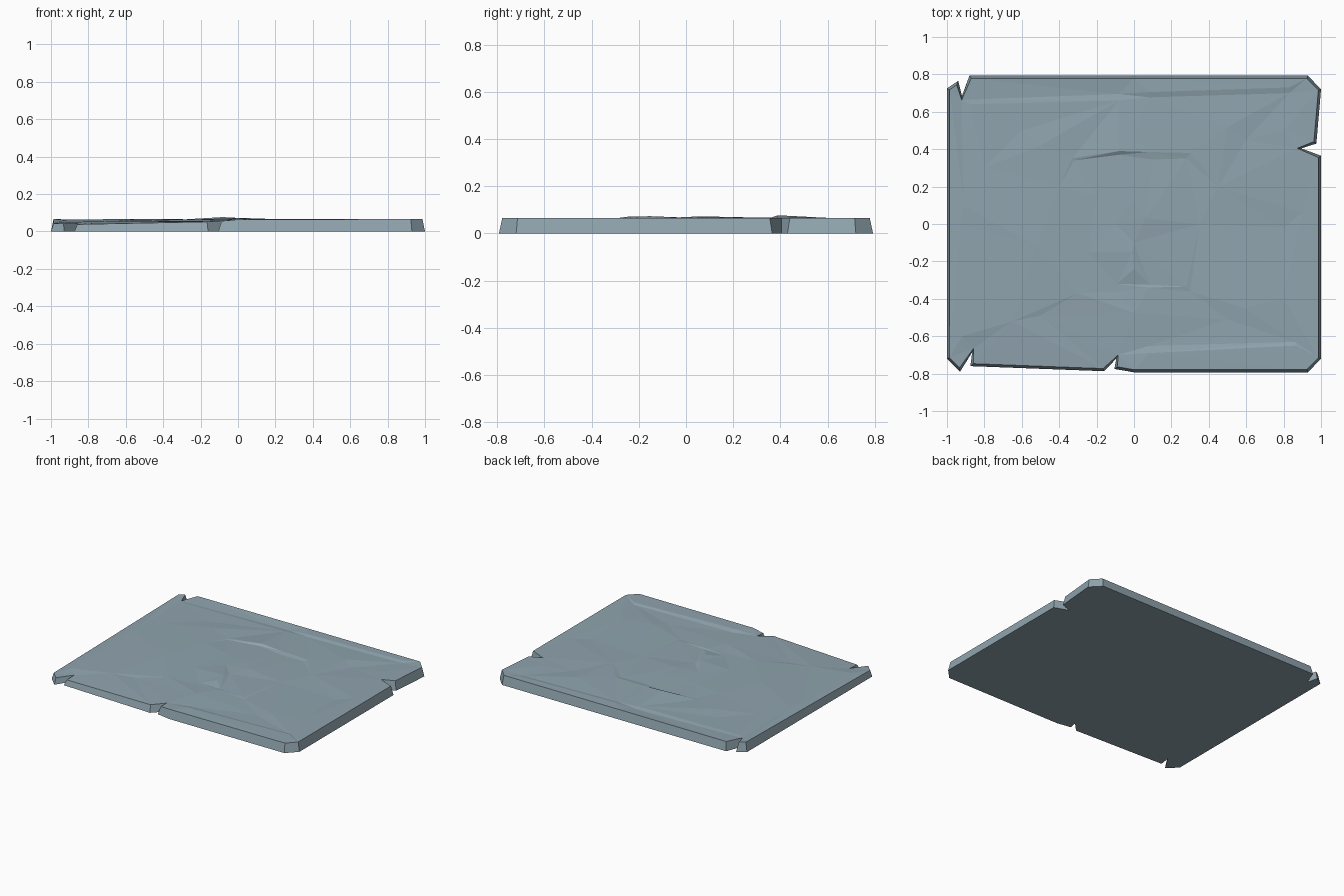
import bpy, bmesh
from mathutils import Vector
from mathutils.geometry import delaunay_2d_cdt

if "Cube" in bpy.data.objects:
    bpy.data.objects.remove(bpy.data.objects["Cube"])

# Footprint, counter-clockwise: x, y, height of the top edge (chipped notches included)
OUTLINE = [
    (-1, -.72, .044), (-.93, -.79, .042), (-.865, -.685, .042), (-.875, -.76, .038),
    (-.16, -.787, .052), (-.095, -.72, .058), (-.105, -.775, .056), (0, -.793, .064),
    (.93, -.793, .066), (1, -.72, .066), (1, .365, .066), (.895, .404, .065),
    (.975, .43, .065), (1, .72, .066), (.93, .793, .066), (0, .793, .065),
    (-.88, .793, .063), (-.92, .685, .06), (-.94, .765, .066), (-1, .725, .066)]

# Creases across the worn face, each a polyline of x, y, z
CREASES = [
    [(-.88, .665, .058), (-.08, .695, .057), (-.08, .66, .063), (-.88, .64, .061)],   # back left step
    [(.08, .705, .066), (.83, .73, .066), (.83, .70, .06), (.08, .677, .06)],         # back right step
    [(.08, -.69, .066), (.87, -.65, .066), (.86, -.63, .06), (.08, -.652, .058)],     # front right step
    [(-.33, .352, .062), (-.08, .39, .077), (0, .47, .068)],                         # raised crack
    [(-.32, .34, .06), (-.08, .37, .066)],
    [(.08, .385, .068), (.3, .38, .065), (.5, .52, .067), (.6, .45, .06)],
    [(.1, .345, .062), (.28, .35, .06)],
    [(-.01, -.15, .073), (0, -.24, .072)],                                           # central spur
    [(-.09, -.32, .06), (.085, -.325, .06)],
    [(-.65, -.52, .056), (-.3, -.37, .063), (-.08, -.36, .06)],
    [(-.5, -.49, .054), (0, -.475, .065), (.5, -.51, .057), (.59, -.45, .064)],
    [(.08, -.34, .064), (.28, -.335, .063), (.3, -.36, .06)],
    [(-.52, -.12, .068), (-.4, .2, .067), (-.5, .42, .067), (-.6, .5, .06)],
    [(-.92, -.6, .05), (-.93, .0, .06), (-.91, .1, .063)],
]

# Single bumps and dents
BUMPS = [(0, .13, .071), (-.1, 0, .067), (.06, .03, .071), (0, -.1, .065), (.35, 0, .061),
         (.45, .2, .065), (.8, -.02, .06), (.9, .06, .065), (-.2, .15, .064),
         (-.25, -.15, .063), (.8, .5, .064), (.8, -.4, .064), (-.8, .3, .062)]


def inset(points, distance):
    """Move a closed outline inward with limited mitres."""
    result = []
    for i, p in enumerate(points):
        a = (p - points[i - 1]).normalized()
        b = (points[(i + 1) % len(points)] - p).normalized()
        na, nb = Vector((-a.y, a.x)), Vector((-b.y, b.x))
        m = (na + nb).normalized()
        result.append(p + m * distance * min(1 / max(m.dot(na), .1), 1.6))
    return result


# Gather the top surface points and constraint edges
base = [Vector(p[:2]) for p in OUTLINE]
count = len(base)
flat = inset(base, .014)
heights = [p[2] for p in OUTLINE]
edges = [(i, (i + 1) % count) for i in range(count)]
for line in CREASES + [[b] for b in BUMPS]:
    start = len(flat)
    flat += [Vector(p[:2]) for p in line]
    heights += [p[2] for p in line]
    edges += [(start + i, start + i + 1) for i in range(len(line) - 1)]
verts, _, faces, origin, _, _ = delaunay_2d_cdt(flat, edges, [], 1, 1e-5)

# Worn slab: faceted top, sloping walls, flat underside
bm = bmesh.new()
top, rim = [], {}
for v, src in zip(verts, origin):
    vert = bm.verts.new((v.x, v.y, heights[src[0]] if src else .062))
    top.append(vert)
    for s in src:
        if s < count:
            rim[s] = vert
for f in faces:
    bm.faces.new([top[i] for i in f])
bottom = [bm.verts.new((p.x, p.y, 0)) for p in base]
for i in range(count):
    j = (i + 1) % count
    bm.faces.new((bottom[i], bottom[j], rim[j], rim[i]))
bm.faces.new(bottom[::-1])
bmesh.ops.recalc_face_normals(bm, faces=bm.faces)

mesh = bpy.data.meshes.new("stone_slab")
bm.to_mesh(mesh)
bm.free()
slab = bpy.data.objects.new("stone_slab", mesh)
bpy.context.collection.objects.link(slab)

stone = bpy.data.materials.new("blue_grey_stone")
stone.diffuse_color = (.279, .371, .423, 1)
stone.use_nodes = True
stone.node_tree.nodes["Principled BSDF"].inputs["Base Color"].default_value = stone.diffuse_color
mesh.materials.append(stone)
